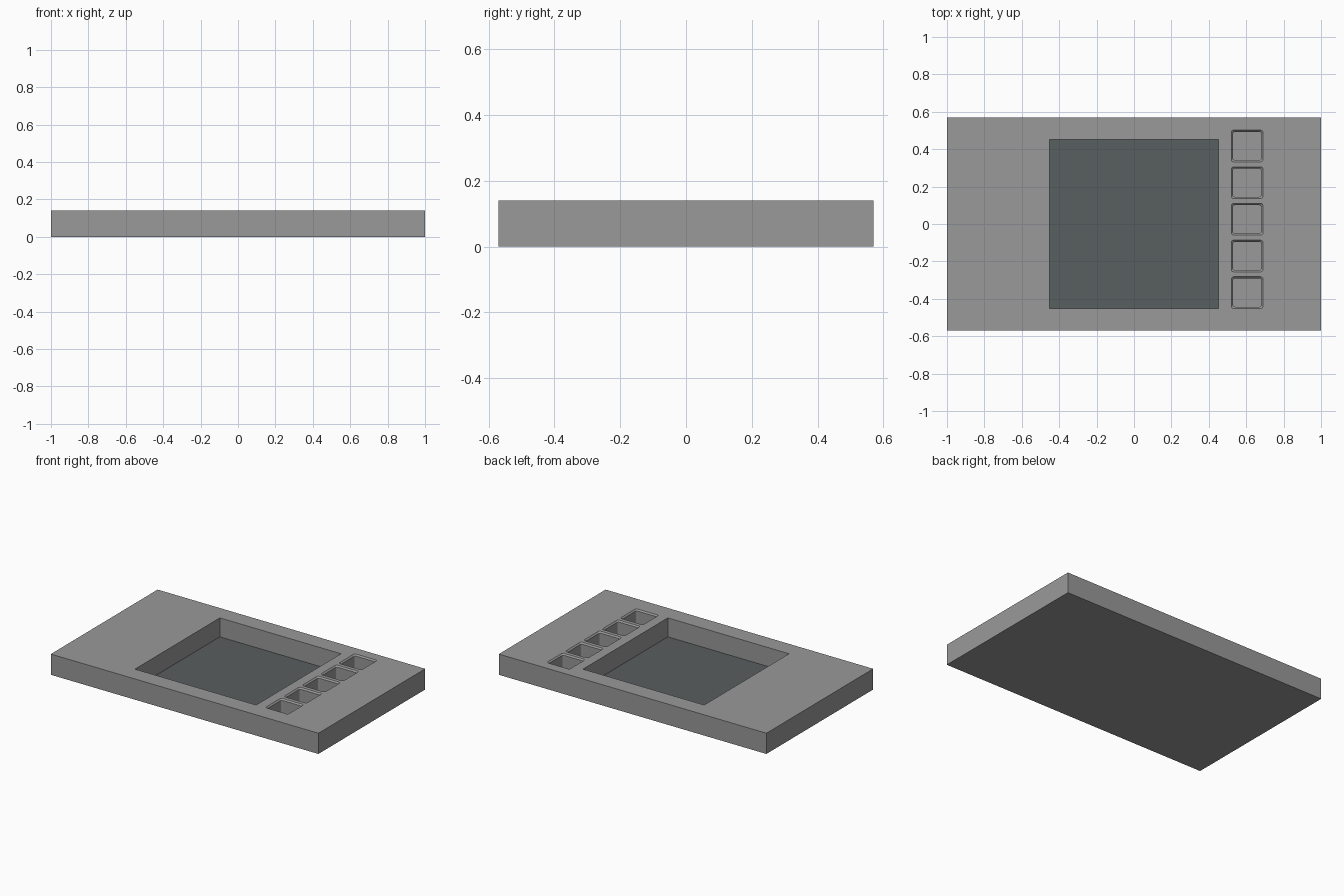
import bpy
import bmesh

old = bpy.data.objects.get("Cube")
if old:
    bpy.data.objects.remove(old, do_unlink=True)

LENGTH, WIDTH, HEIGHT = 2.0, 1.14, 0.14
FLOOR_Z = 0.012
CELL, CELL_PITCH, CELL_X, CELL_Y = 0.17, 0.196, 0.605, 0.025
RIM = 0.009


def material(name, rgb):
    mat = bpy.data.materials.new(name)
    mat.use_nodes = True
    mat.diffuse_color = (*rgb, 1)
    mat.node_tree.nodes["Principled BSDF"].inputs["Base Color"].default_value = (*rgb, 1)
    return mat


def box(name, size, center, mat):
    bpy.ops.mesh.primitive_cube_add(size=1, location=center)
    obj = bpy.context.object
    obj.name = name
    obj.scale = size
    bpy.ops.object.transform_apply(location=True, scale=True)
    obj.data.materials.append(mat)
    return obj


def cell_cutter(name, y, mat):
    """Rounded square pocket that flares to a chamfered rim at the top."""
    bm = bmesh.new()
    bmesh.ops.create_cube(bm, size=1)
    inner = CELL - 2 * RIM
    depth = HEIGHT - RIM - FLOOR_Z
    bmesh.ops.scale(bm, vec=(inner, inner, depth), verts=bm.verts)
    bmesh.ops.translate(bm, vec=(0, 0, FLOOR_Z + depth / 2), verts=bm.verts)
    uprights = [e for e in bm.edges if abs(e.verts[0].co.z - e.verts[1].co.z) > depth / 2]
    bmesh.ops.bevel(bm, geom=uprights, offset=0.012, segments=3, profile=0.5, affect='EDGES')
    # flare up to and past the top surface at 45 degrees
    top = max(bm.faces, key=lambda f: f.calc_center_median().z)
    grown = bmesh.ops.extrude_face_region(bm, geom=[top])["geom"]
    verts = [g for g in grown if isinstance(g, bmesh.types.BMVert)]
    bmesh.ops.delete(bm, geom=[top], context='FACES_ONLY')
    factor = 1 + 4 * RIM / inner
    bmesh.ops.scale(bm, vec=(factor, factor, 1), verts=verts)
    bmesh.ops.translate(bm, vec=(0, 0, 2 * RIM), verts=verts)
    bmesh.ops.recalc_face_normals(bm, faces=bm.faces)
    mesh = bpy.data.meshes.new(name)
    bm.to_mesh(mesh)
    bm.free()
    mesh.materials.append(mat)
    obj = bpy.data.objects.new(name, mesh)
    bpy.context.collection.objects.link(obj)
    obj.location = (CELL_X, y, 0)
    return obj


grey = material("body grey", (0.32, 0.32, 0.32))
slate = material("dark slate", (0.098, 0.112, 0.112))

# Slab body
body = box("body", (LENGTH, WIDTH, HEIGHT), (0, 0, HEIGHT / 2), grey)

# Large square recess and the column of five small cells
cutters = [box("recess_cutter", (0.906, 0.906, HEIGHT), (0, 0, FLOOR_Z - 0.004 + HEIGHT / 2), grey)]
for i in range(5):
    cutters.append(cell_cutter(f"cell_cutter_{i + 1}", CELL_Y + (i - 2) * CELL_PITCH, grey))

for cutter in cutters:
    cutter.hide_render = True
    cutter.hide_set(True)
    cut = body.modifiers.new(cutter.name, 'BOOLEAN')
    cut.operation = 'DIFFERENCE'
    cut.solver = 'EXACT'
    cut.object = cutter

# Bake the cuts, then drop the helpers
bpy.context.view_layer.objects.active = body
for mod in list(body.modifiers):
    bpy.ops.object.modifier_apply(modifier=mod.name)
for cutter in cutters:
    bpy.data.objects.remove(cutter, do_unlink=True)

# Dark panel lying on the floor of the recess
box("recess_panel", (0.906, 0.906, 0.004), (0, 0, FLOOR_Z - 0.002), slate)
